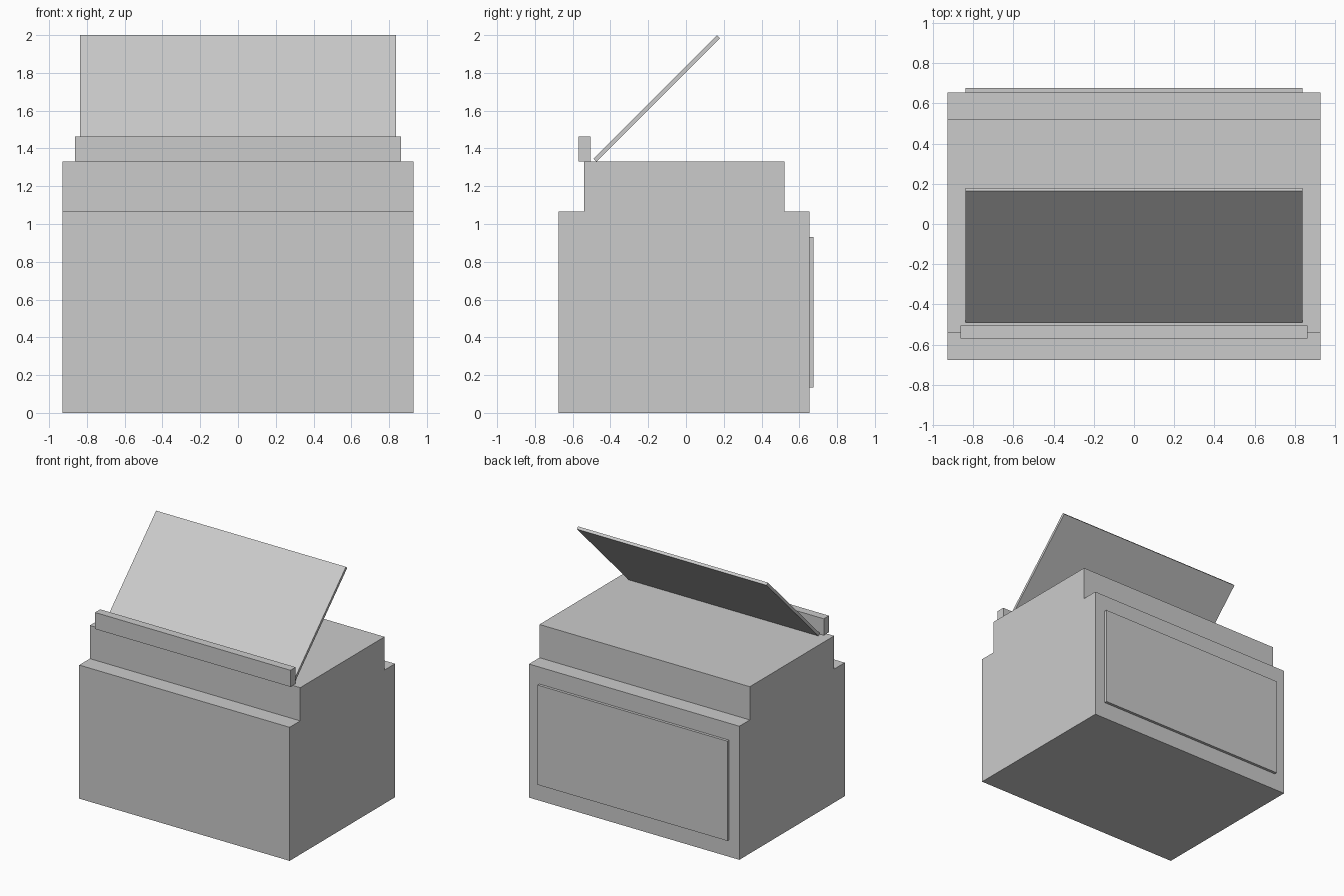
import bpy, bmesh

if "Cube" in bpy.data.objects:
    bpy.data.objects.remove(bpy.data.objects["Cube"])


def extrude_profile(name, profile, half_width):
    """Extrude a closed (y, z) profile symmetrically along x."""
    bm = bmesh.new()
    face = bm.faces.new([bm.verts.new((-half_width, y, z)) for y, z in profile])
    ext = bmesh.ops.extrude_face_region(bm, geom=[face])
    verts = [g for g in ext["geom"] if isinstance(g, bmesh.types.BMVert)]
    bmesh.ops.translate(bm, verts=verts, vec=(2 * half_width, 0, 0))
    bmesh.ops.recalc_face_normals(bm, faces=bm.faces)
    mesh = bpy.data.meshes.new(name)
    bm.to_mesh(mesh)
    bm.free()
    obj = bpy.data.objects.new(name, mesh)
    bpy.context.collection.objects.link(obj)
    return obj


def rect(y0, y1, z0, z1):
    return [(y0, z0), (y1, z0), (y1, z1), (y0, z1)]


# Stepped cabinet body
extrude_profile("cabinet_body", [
    (-0.675, 0), (0.653, 0), (0.653, 1.065), (0.521, 1.065),
    (0.521, 1.33), (-0.541, 1.33), (-0.541, 1.065), (-0.675, 1.065),
], 0.928)

# Thin panel on the back
extrude_profile("back_panel", rect(0.653, 0.675, 0.135, 0.93), 0.837)

# Upright ledge along the front top edge
extrude_profile("front_ledge", rect(-0.57, -0.505, 1.33, 1.462), 0.862)

# Board leaning backward at 45 degrees
extrude_profile("slanted_board", [
    (-0.474, 1.33), (0.18, 1.984), (0.164, 2.0), (-0.49, 1.346),
], 0.837)
